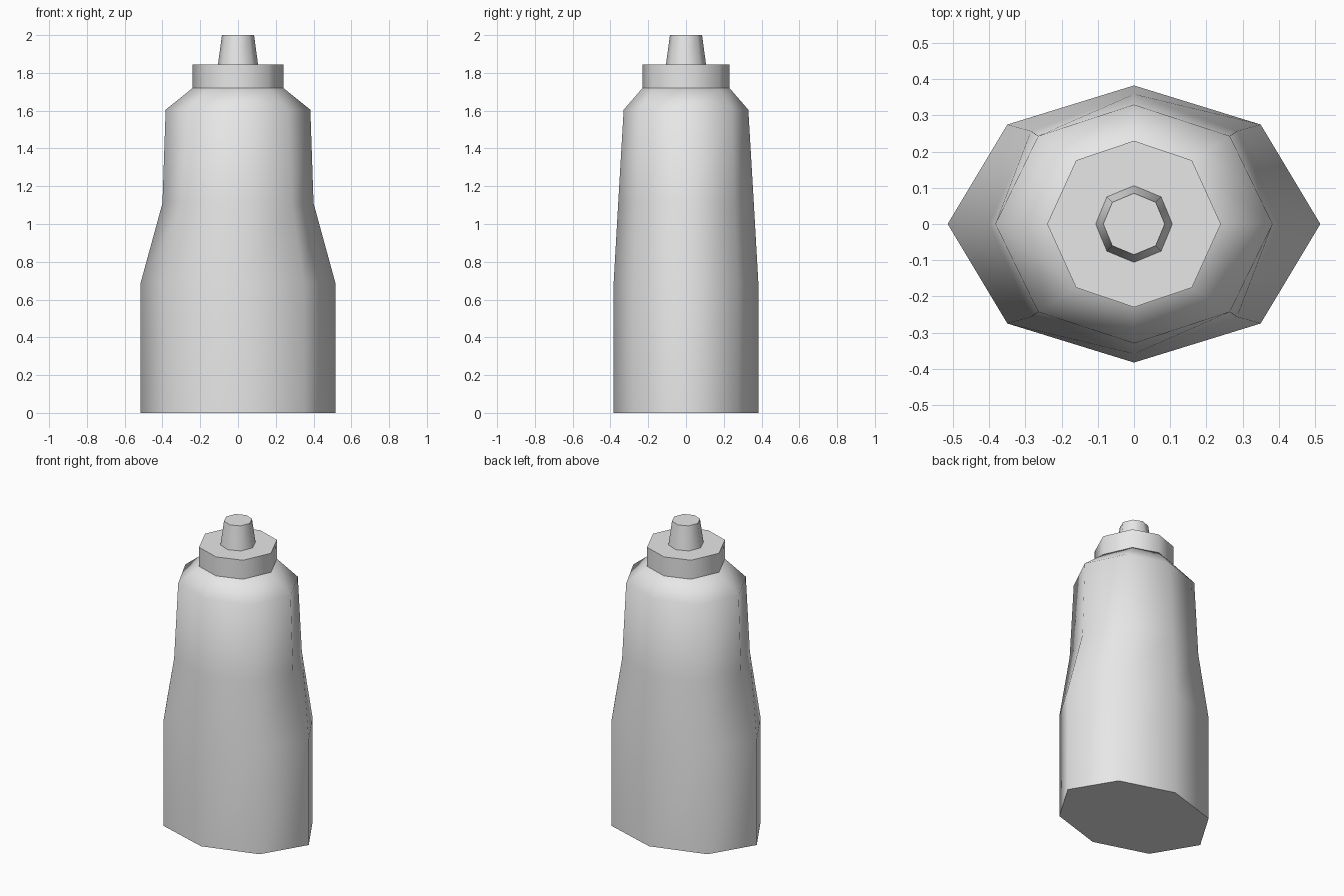
import bpy
import bmesh
import math

cube = bpy.data.objects.get("Cube")
if cube:
    bpy.data.objects.remove(cube, do_unlink=True)

grey = bpy.data.materials.new("light grey plastic")
grey.use_nodes = True
grey.diffuse_color = (0.8, 0.8, 0.8, 1)
grey.node_tree.nodes["Principled BSDF"].inputs["Base Color"].default_value = (0.8, 0.8, 0.8, 1)


def ring(bm, z, side, corner_x, corner_y, front):
    """One eight-sided section, mirrored from its quarter."""
    pts = [(side, 0), (corner_x, corner_y), (0, front), (-corner_x, corner_y),
           (-side, 0), (-corner_x, -corner_y), (0, -front), (corner_x, -corner_y)]
    return [bm.verts.new((x, y, z)) for x, y in pts]


def loft(name, sections):
    """Join sections (z, side, corner_x, corner_y, front) into a closed solid."""
    bm = bmesh.new()
    rings = [ring(bm, *s) for s in sections]
    for low, high in zip(rings, rings[1:]):
        for i in range(8):
            j = (i + 1) % 8
            bm.faces.new((low[i], low[j], high[j], high[i]))
    bm.faces.new(rings[0][::-1])
    bm.faces.new(rings[-1])
    bmesh.ops.recalc_face_normals(bm, faces=bm.faces)
    mesh = bpy.data.meshes.new(name)
    bm.to_mesh(mesh)
    bm.free()
    mesh.materials.append(grey)
    obj = bpy.data.objects.new(name, mesh)
    bpy.context.collection.objects.link(obj)
    # Smooth walls, sharp rims
    bpy.ops.object.select_all(action='DESELECT')
    obj.select_set(True)
    bpy.context.view_layer.objects.active = obj
    bpy.ops.object.shade_smooth_by_angle(angle=math.radians(70))
    return obj


# Bottle with a wide base, narrowed grip and sloping shoulder
base = (0.515, 0.35, 0.275, 0.383)
loft("bottle_body", [
    (0, *base),
    (0.69, *base),
    (1.11, 0.4, 0.285, 0.257, 0.359),
    (1.605, 0.383, 0.265, 0.243, 0.33),
    (1.72, 0.24, 0.16, 0.176, 0.23),
])

# Screw cap
cap = (0.24, 0.16, 0.176, 0.23)
loft("cap", [(1.72, *cap), (1.845, *cap)])

# Tapered nozzle
loft("nozzle", [
    (1.845, 0.106, 0.075, 0.075, 0.106),
    (2.0, 0.085, 0.06, 0.06, 0.085),
])
